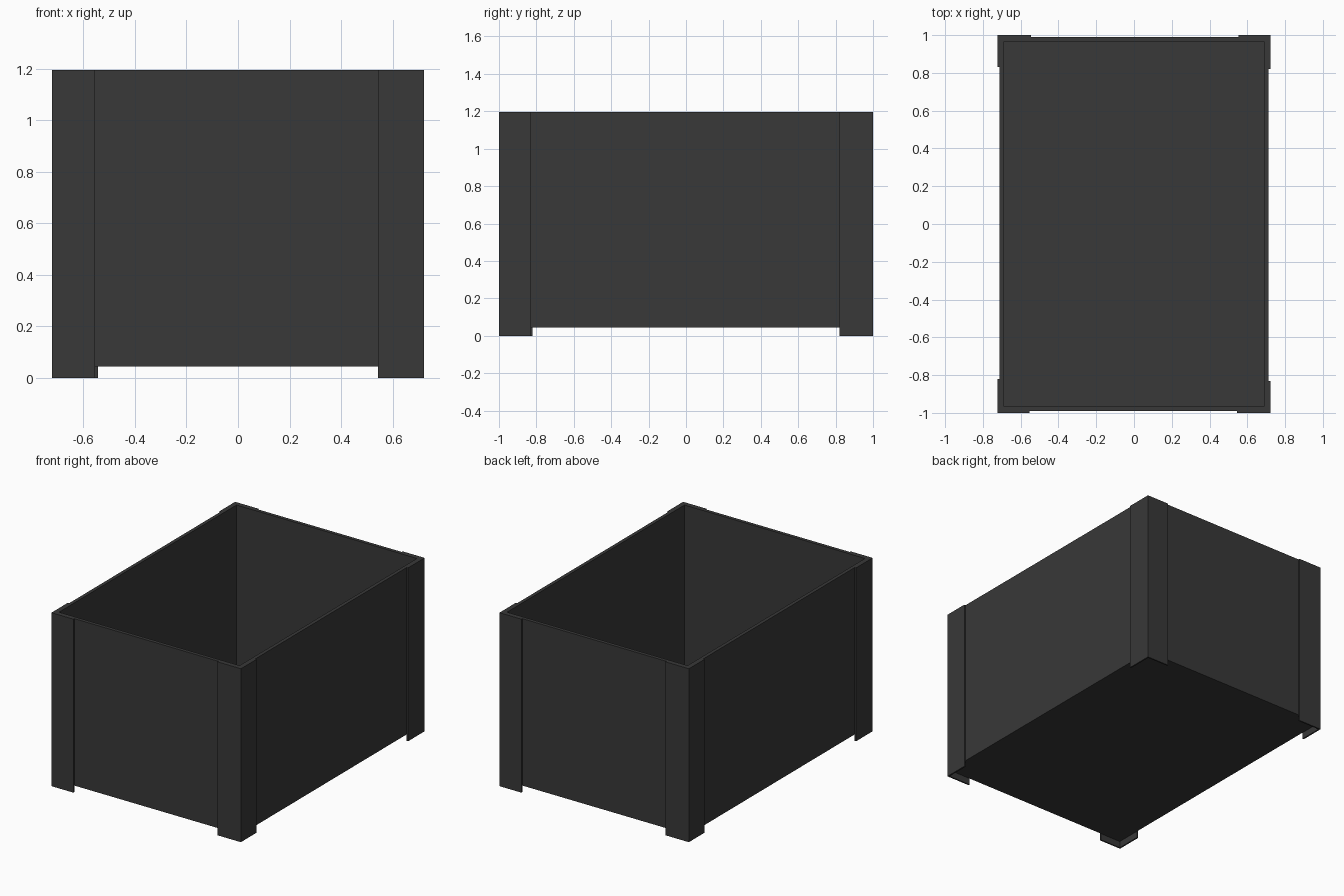
import bpy, bmesh

if "Cube" in bpy.data.objects:
    bpy.data.objects.remove(bpy.data.objects["Cube"])

X, Y, H = 0.722, 1.0, 1.195   # outer half sizes and height
T = 0.01                      # corner guard thickness
WALL = 0.034                  # panel thickness
BASE, FLOOR = 0.045, 0.08     # underside and inner floor heights


def finish(name, bm):
    bmesh.ops.recalc_face_normals(bm, faces=bm.faces)
    mesh = bpy.data.meshes.new(name)
    bm.to_mesh(mesh)
    bm.free()
    obj = bpy.data.objects.new(name, mesh)
    bpy.context.collection.objects.link(obj)
    mat = bpy.data.materials.get("dark_grey") or bpy.data.materials.new("dark_grey")
    mat.diffuse_color = (0.04, 0.04, 0.04, 1)
    mat.use_nodes = True
    mat.node_tree.nodes["Principled BSDF"].inputs["Base Color"].default_value = mat.diffuse_color
    mesh.materials.append(mat)
    return obj


def extrude_profile(name, points, z0, z1):
    bm = bmesh.new()
    face = bm.faces.new([bm.verts.new((x, y, z0)) for x, y in points])
    ext = bmesh.ops.extrude_face_region(bm, geom=[face], use_keep_orig=True)
    verts = [g for g in ext["geom"] if isinstance(g, bmesh.types.BMVert)]
    bmesh.ops.translate(bm, verts=verts, vec=(0, 0, z1 - z0))
    return finish(name, bm)


# Open-topped box: solid block with the top inset and pushed down
bm = bmesh.new()
bmesh.ops.create_cube(bm, size=1)
bmesh.ops.scale(bm, verts=bm.verts, vec=(2 * (X - T), 2 * (Y - T), H - BASE))
bmesh.ops.translate(bm, verts=bm.verts, vec=(0, 0, (H + BASE) / 2))
top = max(bm.faces, key=lambda f: f.calc_center_median().z)
bmesh.ops.inset_region(bm, faces=[top], thickness=WALL)
ext = bmesh.ops.extrude_discrete_faces(bm, faces=[top])
bmesh.ops.translate(bm, verts=ext["faces"][0].verts, vec=(0, 0, FLOOR - H))
finish("open_box", bm)

# L-shaped corner guards that also serve as feet
for end, sy in (("front", -1), ("back", 1)):
    for side, sx in (("left", -1), ("right", 1)):
        same = sx == sy
        lx, ly = (0.168, 0.18) if same else (0.178, 0.17)
        pts = [(X, Y), (X - lx, Y), (X - lx, Y - T),
               (X - T, Y - T), (X - T, Y - ly), (X, Y - ly)]
        extrude_profile(f"corner_guard_{end}_{side}",
                        [(sx * x, sy * y) for x, y in pts], 0, H)
